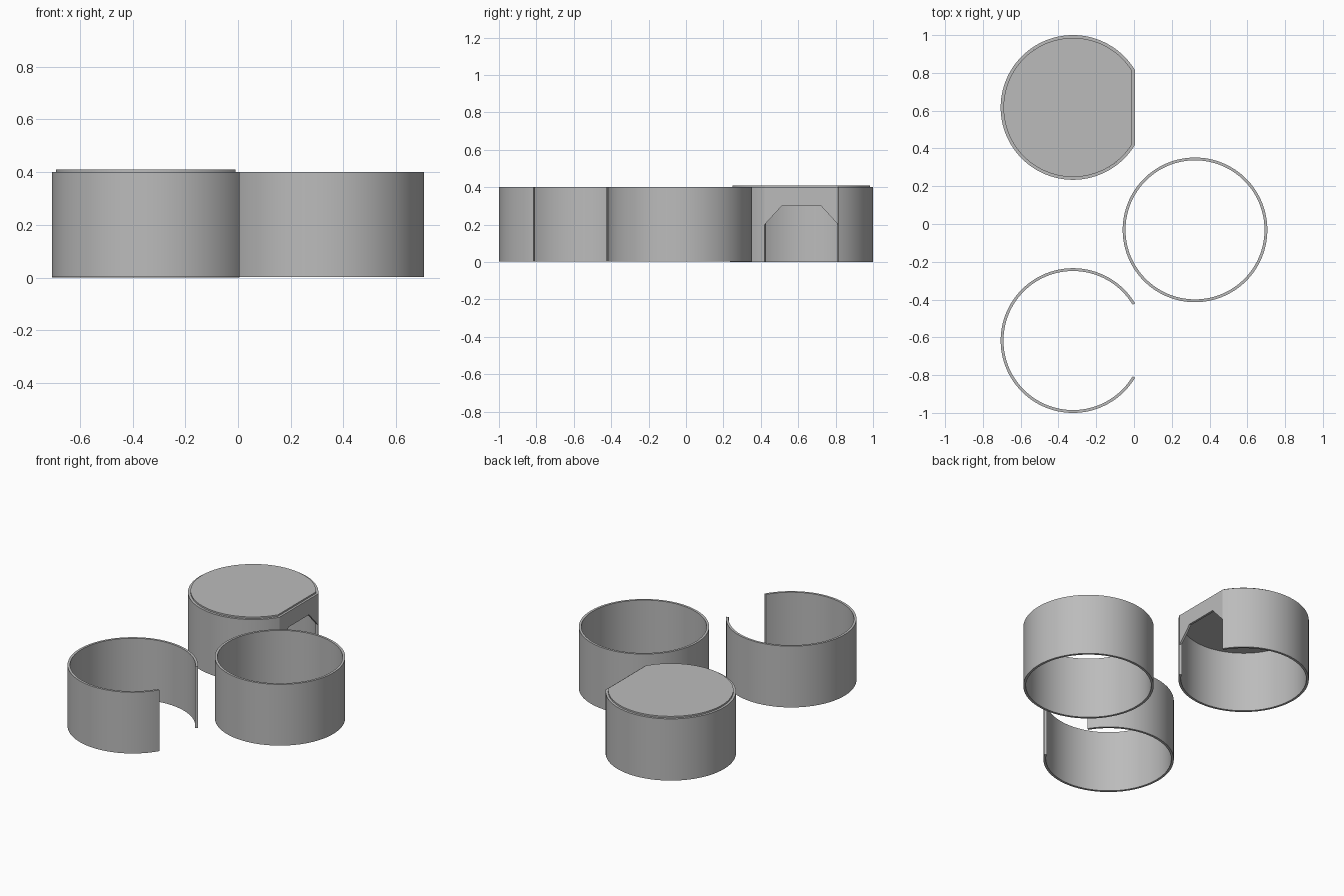
import bpy, bmesh, math

if "Cube" in bpy.data.objects:
    bpy.data.objects.remove(bpy.data.objects["Cube"])

R_OUT, R_IN = 0.383, 0.368
GAP = math.atan2(0.197, 0.328)      # half angle of the opening

grey = bpy.data.materials.new("plain grey")
grey.diffuse_color = (0.5, 0.5, 0.5, 1)
grey.use_nodes = True
grey.node_tree.nodes["Principled BSDF"].inputs["Base Color"].default_value = grey.diffuse_color


def arc(radius, start, end, n):
    return [(radius * math.cos(start + (end - start) * i / n),
             radius * math.sin(start + (end - start) * i / n)) for i in range(n + 1)]


def finish(bm, name, loc):
    bmesh.ops.recalc_face_normals(bm, faces=bm.faces[:])
    mesh = bpy.data.meshes.new(name)
    bm.to_mesh(mesh)
    bm.free()
    mesh.materials.append(grey)
    ob = bpy.data.objects.new(name, mesh)
    bpy.context.collection.objects.link(ob)
    ob.location = loc
    bpy.ops.object.select_all(action='DESELECT')
    ob.select_set(True)
    bpy.context.view_layer.objects.active = ob
    bpy.ops.object.shade_smooth_by_angle(angle=math.radians(30))
    return ob


def band(name, loc, z0, z1, gap=0.0, n=128):
    """Thin upright circular wall, optionally open towards +x."""
    outer = arc(R_OUT, gap, 2 * math.pi - gap, n)
    inner = arc(R_IN, gap, 2 * math.pi - gap, n)
    bm = bmesh.new()
    rows = [[bm.verts.new((*o, z0)), bm.verts.new((*o, z1)),
             bm.verts.new((*i, z1)), bm.verts.new((*i, z0))]
            for o, i in zip(outer, inner)]
    for a, b in zip(rows, rows[1:]):
        for k in range(4):
            bm.faces.new((a[k], b[k], b[(k + 1) % 4], a[(k + 1) % 4]))
    if gap:
        bm.faces.new(rows[0])
        bm.faces.new(rows[-1])
    else:
        bmesh.ops.remove_doubles(bm, verts=bm.verts[:], dist=1e-5)
    return finish(bm, name, loc)


def prism(name, loc, points, offset):
    """Extrude a closed 3D outline along an offset vector."""
    bm = bmesh.new()
    face = bm.faces.new([bm.verts.new(p) for p in points])
    new = bmesh.ops.extrude_face_region(bm, geom=[face], use_keep_orig=True)
    bmesh.ops.translate(bm, vec=offset,
                        verts=[v for v in new["geom"] if isinstance(v, bmesh.types.BMVert)])
    return finish(bm, name, loc)


# Closed ring and open ring
band("closed_ring", (0.323, -0.031, 0), 0.003, 0.4)
band("open_ring", (-0.323, -0.617, 0), 0.003, 0.4, GAP)

# Covered cup: curved wall, flat front with chamfered doorway, raised lid
cup = (-0.323, 0.617, 0)
band("cup_wall", cup, 0.0, 0.4, GAP)

front = [(0.197, 0.4), (0.197, 0.2), (0.105, 0.3),
         (-0.105, 0.3), (-0.197, 0.2), (-0.197, 0.4)]
prism("cup_front", cup, [(0.313, y, z) for y, z in front], (0.014, 0, 0))

lid_gap = math.acos(0.313 / R_IN)
lid = arc(R_IN, lid_gap, 2 * math.pi - lid_gap, 128)
prism("cup_lid", cup, [(x, y, 0.39) for x, y in lid], (0, 0, 0.02))
